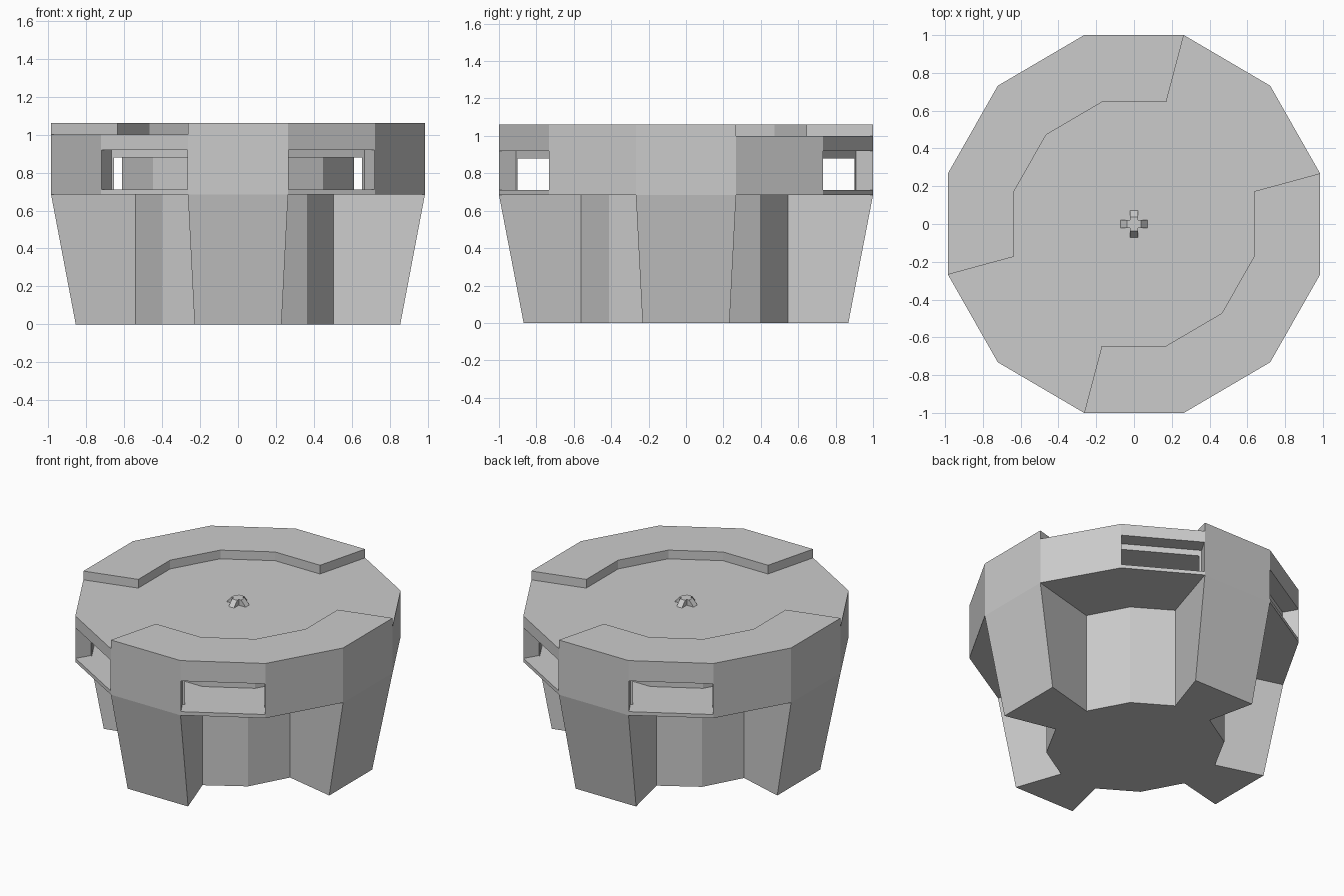
import bpy, bmesh
from math import sin, cos, radians
from mathutils import Vector

if "Cube" in bpy.data.objects:
    bpy.data.objects.remove(bpy.data.objects["Cube"])

RX, RY = 1.0197, 1.0353          # radii of the twelve-sided outline
FULL, HUB = 0.645, 0.62          # rim step and inner hub scales


def pt(deg, s=1.0):
    a = radians(deg)
    return Vector((RX * s * cos(a), RY * s * sin(a)))


def core_pt(deg):
    a = radians(deg)
    return Vector((0.54 * cos(a) - 0.0175, 0.572 * sin(a) - 0.008))


def finish(bm, name):
    bmesh.ops.recalc_face_normals(bm, faces=bm.faces)
    me = bpy.data.meshes.new(name)
    bm.to_mesh(me)
    bm.free()
    ob = bpy.data.objects.new(name, me)
    bpy.context.collection.objects.link(ob)
    return ob


def loft(name, low, high, z0, z1):
    bm = bmesh.new()
    a = [bm.verts.new((p.x, p.y, z0)) for p in low]
    b = [bm.verts.new((p.x, p.y, z1)) for p in high]
    bm.faces.new(a)
    bm.faces.new(b)
    for i in range(len(a)):
        j = (i + 1) % len(a)
        bm.faces.new((a[i], a[j], b[j], b[i]))
    return finish(bm, name)


def ring(name, s_out, s_in, z0, z1):
    bm = bmesh.new()
    section = [(s_out, z0), (s_out, z1), (s_in, z1), (s_in, z0)]
    loops = [[bm.verts.new((*pt(15 + 30 * k, s), z)) for k in range(12)]
             for s, z in section]
    for i in range(4):
        a, b = loops[i], loops[(i + 1) % 4]
        for k in range(12):
            j = (k + 1) % 12
            bm.faces.new((a[k], a[j], b[j], b[k]))
    return finish(bm, name)


def cut(ob, cutter):
    m = ob.modifiers.new("cut", 'BOOLEAN')
    m.operation = 'DIFFERENCE'
    m.solver = 'EXACT'
    m.object = cutter
    cutter.hide_render = True
    cutter.hide_viewport = True


# lower body: four tapered legs around a straight core
low, high = [], []
for q in range(4):
    a = 90 * q
    for d in (-15, 15):
        low.append(pt(a + d, 0.868))
        high.append(pt(a + d))
    for d in (15, 45, 75):
        low.append(core_pt(a + d))
        high.append(core_pt(a + d))
loft("lower_body", low, high, 0.0, 0.685)

# upper drum with a hollow ring channel and four windows
outline = [pt(15 + 30 * k) for k in range(12)]
drum = loft("upper_drum", outline, outline, 0.685, 1.0)
cut(drum, ring("channel_cutter", 0.90, HUB, 0.71, 0.88))
for start in (45, 105, 225, 285):
    p, q = pt(start), pt(start + 30)
    d = (q - p).normalized()
    n = Vector((d.y, -d.x))
    p, q = p + d * 0.003, q - d * 0.003
    quad = [p + n * 0.1, q + n * 0.1, q - n * 0.105, p - n * 0.105]
    cut(drum, loft("window_cutter", quad, quad, 0.71, 0.92))

# raised rim plates on opposite sides of the lid
for name, start in (("front_rim_plate", -105), ("back_rim_plate", 75)):
    angles = [start + 30 * k for k in range(5)]
    plate = [pt(a) for a in angles] + [pt(a, FULL) for a in reversed(angles)]
    loft(name, plate, plate, 1.0, 1.06)

# small cross knob with sloping tips
arms = []
for r, w in ((0.072, 0.02), (0.038, 0.02)):
    loop = []
    for q in range(4):
        c, s = round(cos(radians(90 * q))), round(sin(radians(90 * q)))
        for x, y in ((r, -w), (r, w), (w, w)):
            loop.append(Vector((x * c - y * s, x * s + y * c)))
    arms.append(loop)
loft("cross_knob", arms[0], arms[1], 1.0, 1.04)
